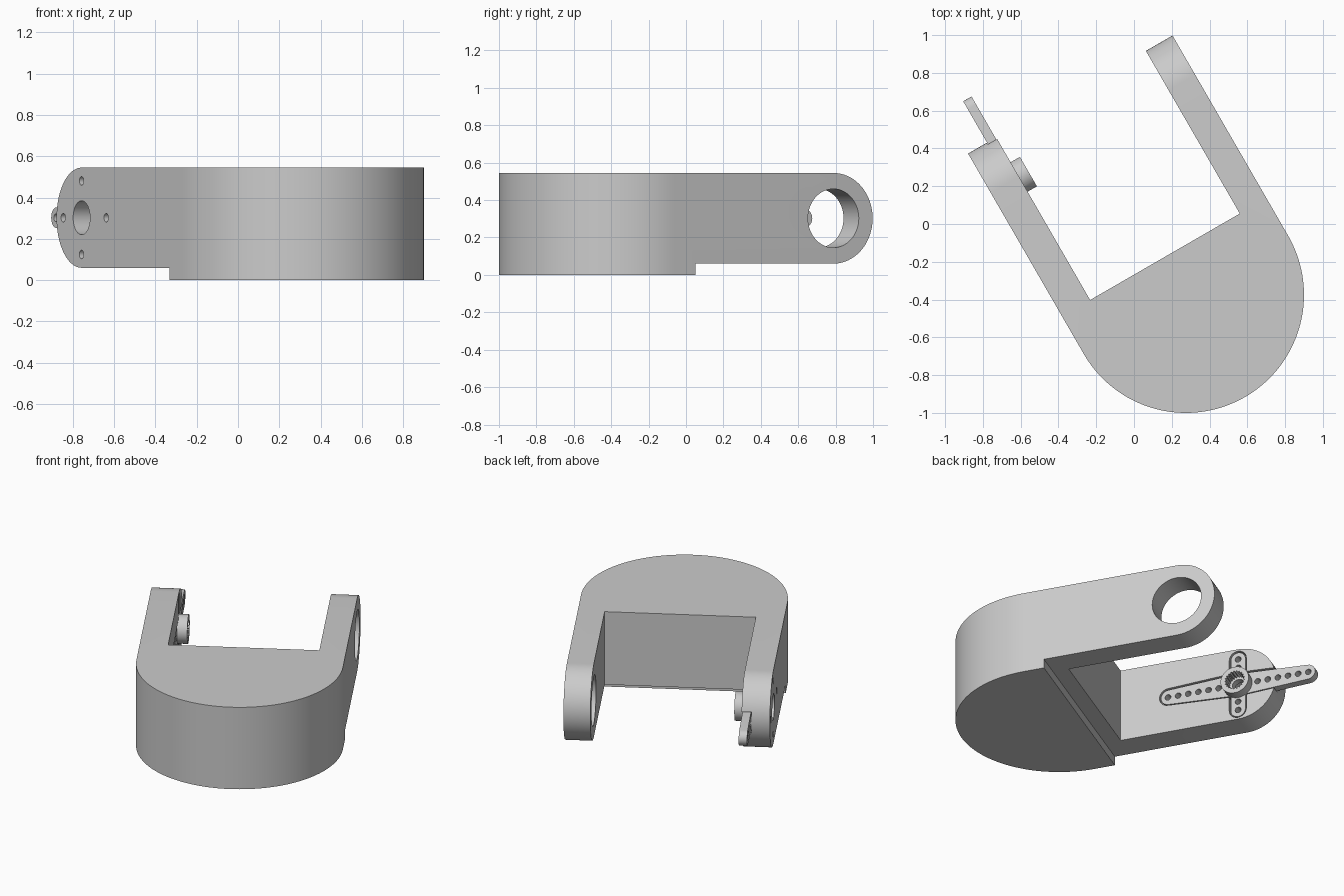
import bpy, bmesh
from math import sin, cos, pi, radians
from mathutils import Matrix

if "Cube" in bpy.data.objects:
    bpy.data.objects.remove(bpy.data.objects["Cube"], do_unlink=True)

# Local frame: u across the fork, v along the arms; the whole part is turned 30 degrees
PLACE = Matrix.Translation((0.275, -0.375, 0)) @ Matrix.Rotation(radians(30), 4, 'Z')
R, TOP, STEP = 0.625, 0.545, 0.06
PIVOT_V, PIVOT_Z = 0.982, 0.3025
END_R = TOP - PIVOT_Z
IN_LEFT, IN_RIGHT, WALL_V = -0.453, 0.462, 0.23

grey = bpy.data.materials.new("light_grey")
grey.use_nodes = True
grey.diffuse_color = (0.6, 0.6, 0.6, 1)
grey.node_tree.nodes["Principled BSDF"].inputs["Base Color"].default_value = (0.6, 0.6, 0.6, 1)


def arc(a, b, r, start, end, n):
    angles = [radians(start + (end - start) * i / n) for i in range(n + 1)]
    return [(a + r * cos(t), b + r * sin(t)) for t in angles]


def prism(name, points, lo, hi, axis):
    """Extrude an outline along z (points are u, v) or along u (points are v, z)."""
    bm = bmesh.new()
    put = (lambda p, h: (p[0], p[1], h)) if axis == 'Z' else (lambda p, h: (h, p[0], p[1]))
    low = [bm.verts.new(put(p, lo)) for p in points]
    high = [bm.verts.new(put(p, hi)) for p in points]
    bm.faces.new(low)
    bm.faces.new(high)
    for i in range(len(points)):
        j = (i + 1) % len(points)
        bm.faces.new((low[i], low[j], high[j], high[i]))
    bmesh.ops.recalc_face_normals(bm, faces=bm.faces)
    mesh = bpy.data.meshes.new(name)
    bm.to_mesh(mesh)
    bm.free()
    mesh.transform(PLACE)
    mesh.materials.append(grey)
    obj = bpy.data.objects.new(name, mesh)
    bpy.context.collection.objects.link(obj)
    return obj


def combine(obj, tool, operation='DIFFERENCE'):
    mod = obj.modifiers.new("cut", 'BOOLEAN')
    mod.operation, mod.object, mod.solver = operation, tool, 'EXACT'
    bpy.context.view_layer.update()
    graph = bpy.context.evaluated_depsgraph_get()
    mesh = bpy.data.meshes.new_from_object(obj.evaluated_get(graph))
    obj.modifiers.clear()
    obj.data = mesh
    bpy.data.objects.remove(tool, do_unlink=True)


def drill(obj, dv, dz, r, lo, hi, n=24):
    circle = arc(PIVOT_V + dv, PIVOT_Z + dz, r, 0, 360, n)[:-1]
    combine(obj, prism("drill", circle, lo, hi, 'U'))


def long_bar(grow):
    # Tapered bar with round tips, widest at the hub
    tip, mid = 0.05 + grow, 0.075 + grow
    return (arc(PIVOT_V + 0.445, PIVOT_Z, tip, -88, 88, 12) + [(PIVOT_V, PIVOT_Z + mid)]
            + arc(PIVOT_V - 0.445, PIVOT_Z, tip, 92, 268, 12) + [(PIVOT_V, PIVOT_Z - mid)])


def short_bar(grow):
    r = 0.047 + grow
    return (arc(PIVOT_V, PIVOT_Z + 0.175, r, 0, 180, 12)
            + arc(PIVOT_V, PIVOT_Z - 0.175, r, 180, 360, 12))


# Fork bracket: U-shaped plan intersected with the side profile
plan = arc(0, 0, R, 180, 360, 72) + [
    (R, 1.4), (IN_RIGHT, 1.4), (IN_RIGHT, WALL_V),
    (IN_LEFT, WALL_V), (IN_LEFT, 1.4), (-R, 1.4)]
side = [(-1, 0), (0.13, 0), (0.13, STEP)]
side += arc(PIVOT_V, PIVOT_Z, END_R, -90, 90, 40) + [(-1, TOP)]
bracket = prism("fork_bracket", plan, -0.2, 0.8, 'Z')
combine(bracket, prism("side_profile", side, -0.8, 0.8, 'U'), 'INTERSECT')

# Bearing hole in one arm; horn pocket and screw holes in the other
drill(bracket, 0, 0, 0.157, 0.3, 0.8, 56)
for outline in (long_bar(0.008), short_bar(0.008)):
    combine(bracket, prism("pocket", outline, -0.512, -0.4, 'U'))
drill(bracket, 0, 0, 0.082, -0.8, -0.4, 40)
for dv, dz in ((0, 0.178), (0, -0.178), (0.178, 0), (-0.238, 0)):
    drill(bracket, dv, dz, 0.021, -0.8, -0.4)

# Cross-shaped drive horn with a raised hub
horn = prism("drive_horn", long_bar(0), -0.509, -0.458, 'U')
combine(horn, prism("cross_bar", short_bar(0), -0.509, -0.458, 'U'), 'UNION')
hub_ring = arc(PIVOT_V, PIVOT_Z, 0.09, 0, 360, 48)[:-1]
combine(horn, prism("hub", hub_ring, -0.48, -0.396, 'U'), 'UNION')

# Toothed socket and screw bore through the hub
teeth = [(PIVOT_V + r * cos(2 * pi * i / 42), PIVOT_Z + r * sin(2 * pi * i / 42))
         for i in range(42) for r in [0.064 if i % 2 else 0.053]]
combine(horn, prism("socket", teeth, -0.465, -0.3, 'U'))
drill(horn, 0, 0, 0.04, -0.6, -0.3, 32)

# Rows of linkage holes
for sign in (-1, 1):
    for i in range(6):
        drill(horn, sign * (0.125 + 0.065 * i), 0, 0.019, -0.6, -0.43, 16)
    for dz in (0.118, 0.176):
        drill(horn, 0, sign * dz, 0.019, -0.6, -0.43, 16)

# Smooth round walls, crisp edges
bpy.ops.object.select_all(action='DESELECT')
for obj in (bracket, horn):
    obj.select_set(True)
bpy.context.view_layer.objects.active = bracket
bpy.ops.object.shade_smooth_by_angle(angle=radians(25))
